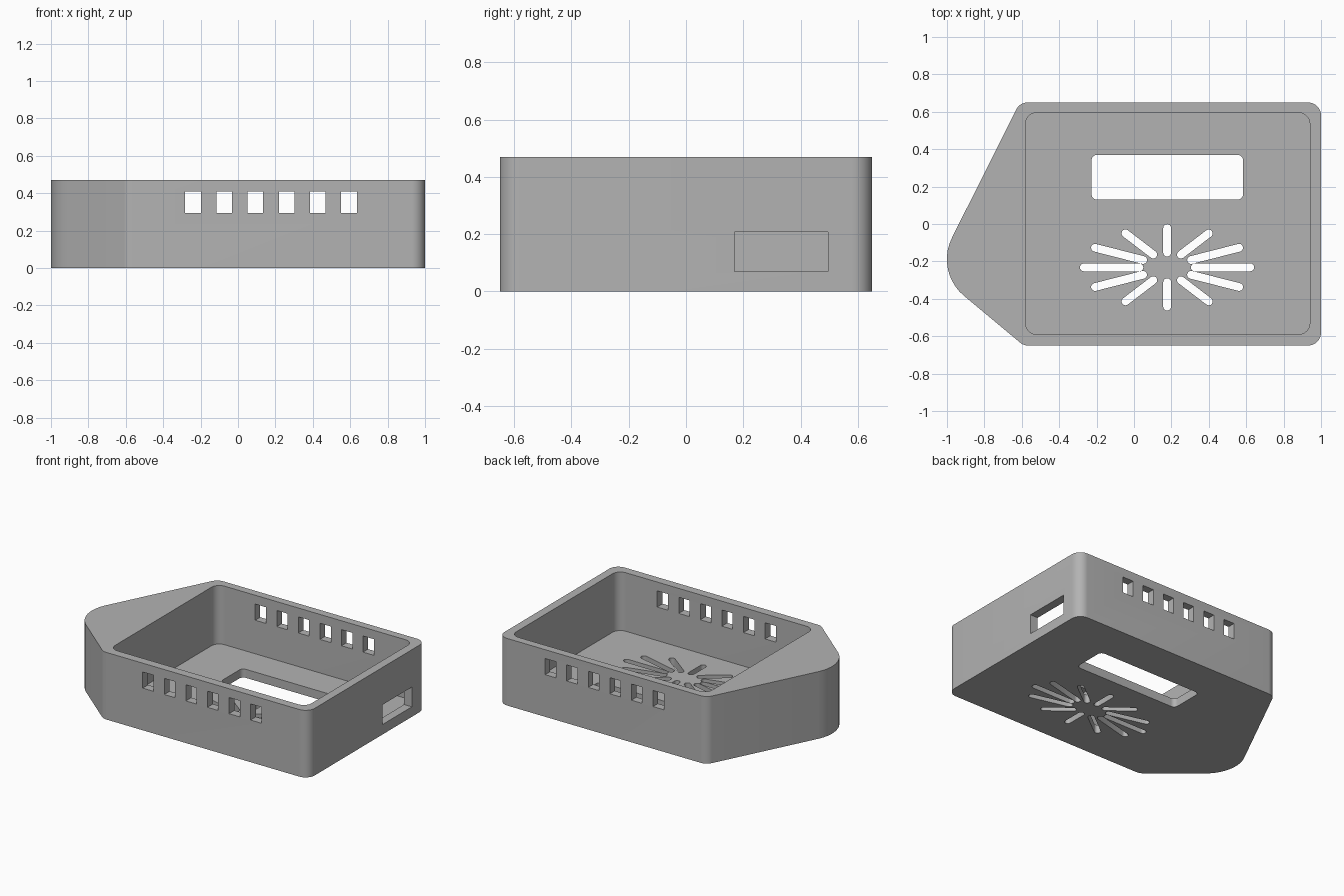
import bpy, bmesh, math
from mathutils import Vector

cube = bpy.data.objects.get("Cube")
if cube:
    bpy.data.objects.remove(cube, do_unlink=True)

HEIGHT, FLOOR = 0.47, 0.06

grey = bpy.data.materials.new("plain grey")
grey.use_nodes = True
colour = (0.45, 0.45, 0.45, 1)
grey.diffuse_color = colour
grey.node_tree.nodes["Principled BSDF"].inputs["Base Color"].default_value = colour


def rounded(corners, steps=10):
    """Counter-clockwise outline from (x, y, radius) corners."""
    pts = []
    for i, (x, y, r) in enumerate(corners):
        p = Vector((x, y))
        a = (Vector(corners[i - 1][:2]) - p).normalized()
        b = (Vector(corners[(i + 1) % len(corners)][:2]) - p).normalized()
        half = a.angle(b) / 2
        centre = p + (a + b).normalized() * (r / math.sin(half))
        start = p + a * (r / math.tan(half)) - centre
        turn = math.pi - 2 * half
        for s in range(steps + 1):
            t = turn * s / steps
            c, n = math.cos(t), math.sin(t)
            pts.append((centre.x + c * start.x - n * start.y,
                        centre.y + n * start.x + c * start.y))
    return pts


def rounded_box(x0, x1, y0, y1, r):
    return rounded([(x0, y0, r), (x1, y0, r), (x1, y1, r), (x0, y1, r)])


def slot(p, q, r, steps=8):
    """Round-ended slot outline between two points."""
    d = math.atan2(q[1] - p[1], q[0] - p[0])
    pts = []
    for end, a0 in ((q, d - math.pi / 2), (p, d + math.pi / 2)):
        for s in range(steps + 1):
            a = a0 + math.pi * s / steps
            pts.append((end[0] + r * math.cos(a), end[1] + r * math.sin(a)))
    return pts


def prism(bm, outline, z0, z1):
    low = [bm.verts.new((x, y, z0)) for x, y in outline]
    high = [bm.verts.new((x, y, z1)) for x, y in outline]
    bm.faces.new(low[::-1])
    bm.faces.new(high)
    n = len(low)
    for i in range(n):
        j = (i + 1) % n
        bm.faces.new((low[i], low[j], high[j], high[i]))


def block(bm, x0, x1, y0, y1, z0, z1):
    prism(bm, [(x0, y0), (x1, y0), (x1, y1), (x0, y1)], z0, z1)


def make_object(name, bm):
    mesh = bpy.data.meshes.new(name)
    bm.to_mesh(mesh)
    bm.free()
    mesh.materials.append(grey)
    obj = bpy.data.objects.new(name, mesh)
    bpy.context.collection.objects.link(obj)
    return obj


# Solid body with a rounded nose
bm = bmesh.new()
prism(bm, rounded([(-0.59, -0.65, 0.07), (1, -0.65, 0.07), (1, 0.65, 0.07),
                   (-0.611, 0.65, 0.07), (-1.064, -0.255, 0.255)]), 0, HEIGHT)
body = make_object("enclosure_body", bm)

# Main cavity
bm = bmesh.new()
prism(bm, rounded_box(-0.58, 0.94, -0.59, 0.595, 0.06), FLOOR, HEIGHT + 0.2)
cavity = make_object("cavity_cutter", bm)

# Floor window and oval burst of slots
bm = bmesh.new()
prism(bm, rounded_box(-0.227, 0.583, 0.13, 0.37, 0.03), -0.1, 0.15)
for k in range(12):
    c, s = math.cos(k * math.pi / 6), math.sin(k * math.pi / 6)
    inner = (0.177 + 0.148 * c, -0.232 + 0.079 * s)
    outer = (0.177 + 0.445 * c, -0.232 + 0.21 * s)
    prism(bm, slot(inner, outer, 0.021), -0.1, 0.15)
floor_cut = make_object("floor_openings_cutter", bm)

# Vents through both long walls and the port in the end wall
bm = bmesh.new()
for k in range(6):
    x = -0.241 + 0.167 * k
    block(bm, x - 0.042, x + 0.042, -0.8, 0.8, 0.295, 0.408)
block(bm, 0.8, 1.1, 0.17, 0.495, 0.07, 0.208)
wall_cut = make_object("wall_openings_cutter", bm)

cutters = (cavity, floor_cut, wall_cut)
for cutter in cutters:
    mod = body.modifiers.new(cutter.name, 'BOOLEAN')
    mod.operation = 'DIFFERENCE'
    mod.solver = 'EXACT'
    mod.object = cutter

# Bake the cuts and drop the cutters
depsgraph = bpy.context.evaluated_depsgraph_get()
result = bpy.data.meshes.new_from_object(body.evaluated_get(depsgraph))
body.modifiers.clear()
body.data = result
for cutter in cutters:
    bpy.data.objects.remove(cutter, do_unlink=True)
result.materials.clear()
result.materials.append(grey)
for face in result.polygons:
    face.material_index = 0

bpy.ops.object.select_all(action='DESELECT')
body.select_set(True)
bpy.context.view_layer.objects.active = body
bpy.ops.object.shade_smooth_by_angle(angle=math.radians(30))
